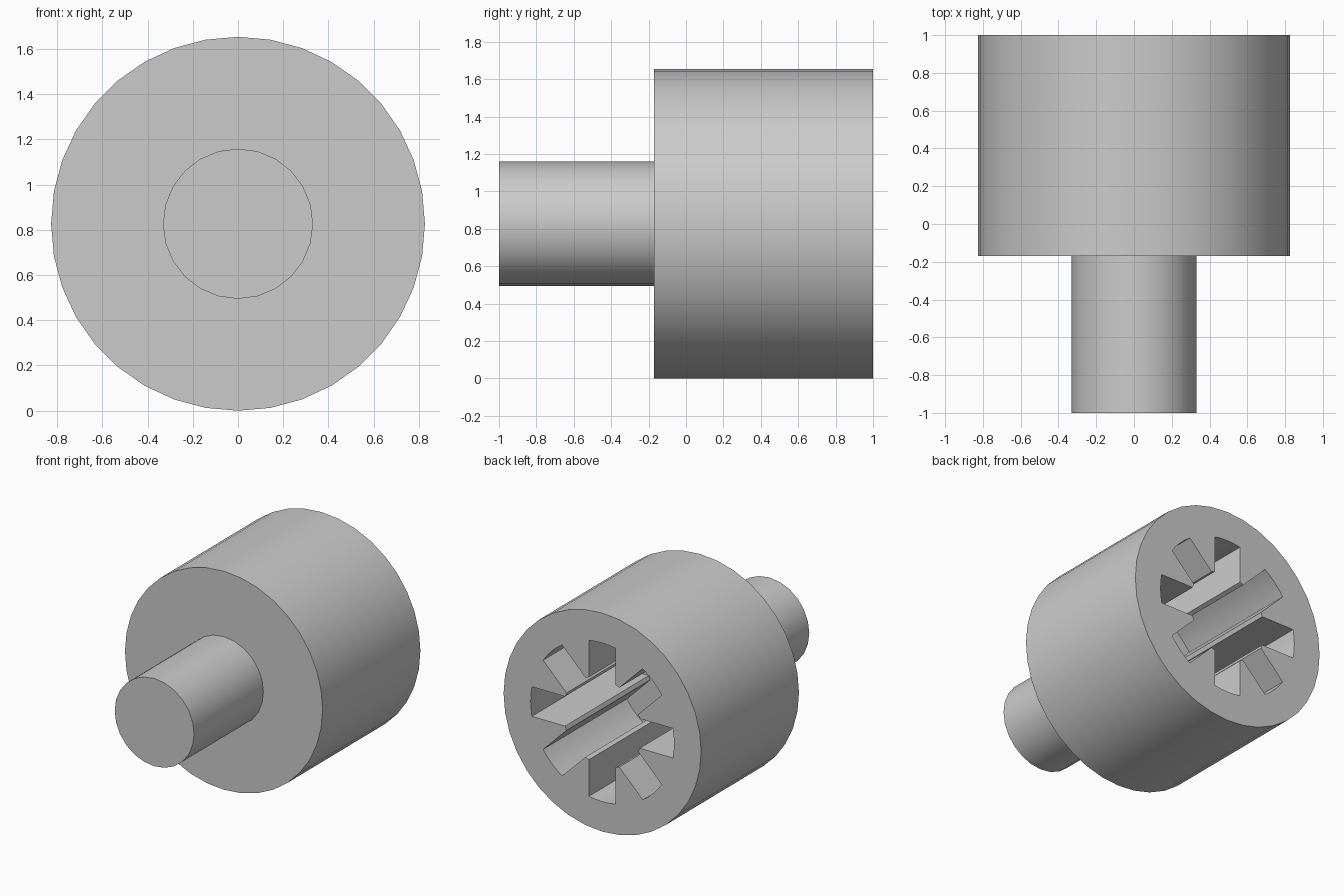
import bpy, bmesh, math
from mathutils import Vector

# Remove the default object
if "Cube" in bpy.data.objects:
    bpy.data.objects.remove(bpy.data.objects["Cube"], do_unlink=True)

AXIS_Z = 0.827
BODY_R, SHAFT_R = 0.827, 0.332
BORE_R, SLOT_R, SLOT_HALF = 0.332, 0.6, 0.112
SLOTS = 8

grey = bpy.data.materials.new("plain grey")
grey.use_nodes = True
colour = (0.6, 0.6, 0.6, 1)
grey.diffuse_color = colour
grey.node_tree.nodes["Principled BSDF"].inputs["Base Color"].default_value = colour


def polar(r, a):
    return (r * math.cos(a), r * math.sin(a))


def circle(r, sides):
    return [polar(r, math.tau * i / sides) for i in range(sides)]


def prism(name, outline, y0, y1):
    """Extrude an x/z outline along y."""
    bm = bmesh.new()
    face = bm.faces.new([bm.verts.new((x, y0, z + AXIS_Z)) for x, z in outline])
    new = bmesh.ops.extrude_face_region(bm, geom=[face])["geom"]
    bmesh.ops.translate(bm, vec=Vector((0, y1 - y0, 0)),
                        verts=[v for v in new if isinstance(v, bmesh.types.BMVert)])
    bmesh.ops.recalc_face_normals(bm, faces=bm.faces)
    mesh = bpy.data.meshes.new(name)
    bm.to_mesh(mesh)
    bm.free()
    mesh.materials.append(grey)
    obj = bpy.data.objects.new(name, mesh)
    bpy.context.collection.objects.link(obj)
    return obj


def splined_outline():
    """Round bore with evenly spaced parallel-sided slots."""
    inner, outer = math.asin(SLOT_HALF / BORE_R), math.asin(SLOT_HALF / SLOT_R)
    points = []
    for i in range(SLOTS):
        a = math.tau * i / SLOTS
        points.append(polar(BORE_R, a - inner))
        points += [polar(SLOT_R, a + outer * t) for t in (-1, -0.5, 0, 0.5, 1)]
        points.append(polar(BORE_R, a + inner))
    return points


# Main body with the splined socket cut into its back
body = prism("socket_body", circle(BODY_R, 36), -0.17, 1)
cutter = prism("socket_cutter", splined_outline(), 0, 1.1)
cutter.hide_render = True
cut = body.modifiers.new("socket", "BOOLEAN")
cut.operation, cut.solver, cut.object = "DIFFERENCE", "EXACT", cutter
bpy.context.view_layer.update()
evaluated = body.evaluated_get(bpy.context.evaluated_depsgraph_get())
cut_mesh = bpy.data.meshes.new_from_object(evaluated)
body.modifiers.clear()
body.data = cut_mesh
bpy.data.objects.remove(cutter, do_unlink=True)

# Drive shaft on the front
shaft = prism("drive_shaft", circle(SHAFT_R, 24), -1, -0.17)

# Smooth round walls, sharp rims
for obj in (body, shaft):
    bpy.ops.object.select_all(action="DESELECT")
    obj.select_set(True)
    bpy.context.view_layer.objects.active = obj
    bpy.ops.object.shade_smooth_by_angle(angle=math.radians(30))
